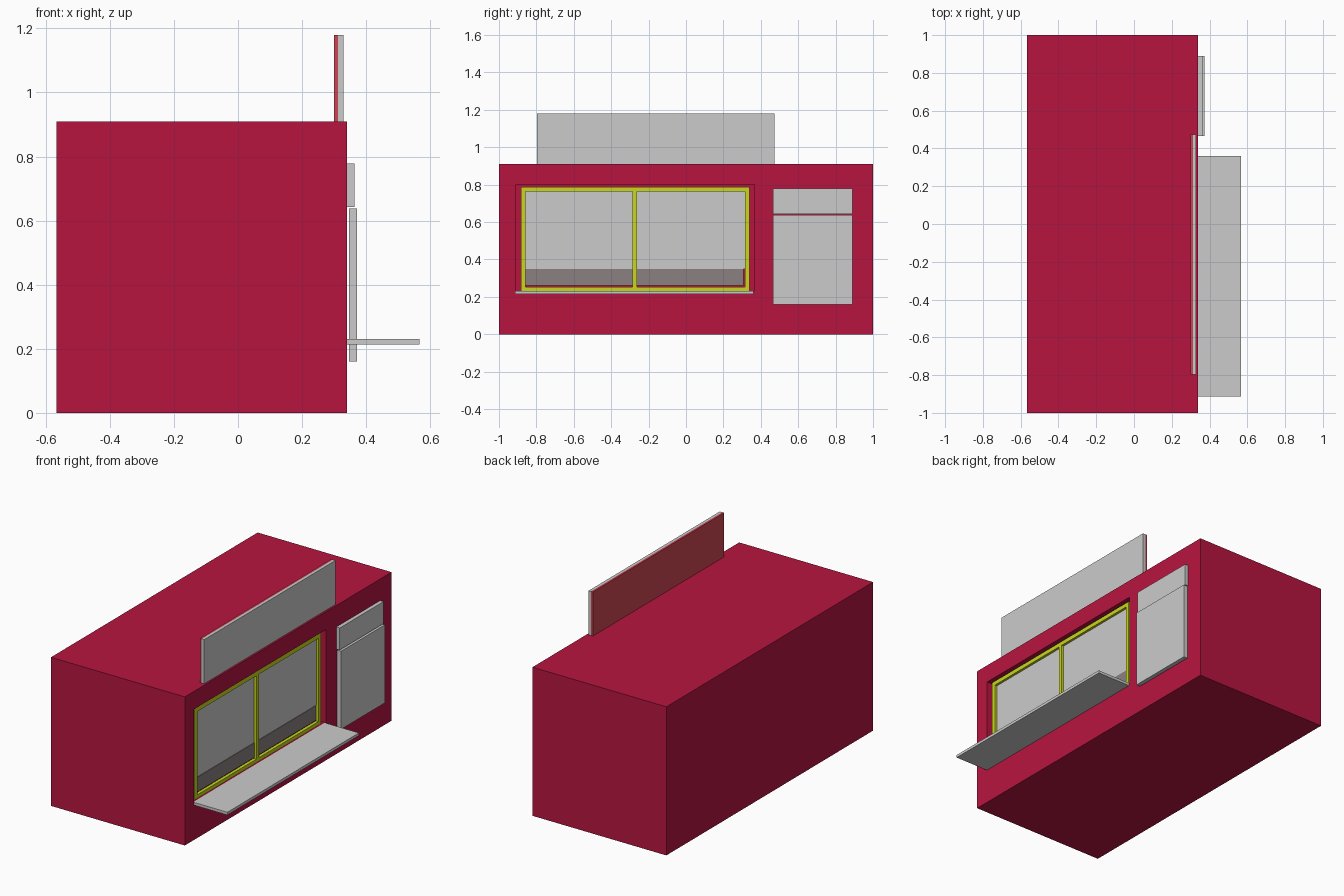
import bpy

if "Cube" in bpy.data.objects:
    bpy.data.objects.remove(bpy.data.objects["Cube"])


def material(name, rgb):
    m = bpy.data.materials.new(name)
    m.diffuse_color = (*rgb, 1)
    m.use_nodes = True
    m.node_tree.nodes["Principled BSDF"].inputs["Base Color"].default_value = m.diffuse_color
    return m


def box(name, x, y, z, mat=None):
    """Box from (min, max) ranges on each axis."""
    bpy.ops.mesh.primitive_cube_add(size=1)
    ob = bpy.context.object
    ob.name = name
    ob.location = [(r[0] + r[1]) / 2 for r in (x, y, z)]
    ob.scale = [r[1] - r[0] for r in (x, y, z)]
    bpy.ops.object.transform_apply(location=True, rotation=False, scale=True)
    if mat:
        ob.data.materials.append(mat)
    return ob


red = material("red_wall", (0.474, 0.0075, 0.051))
sign_red = material("sign_red", (0.60, 0.06, 0.085))
yellow = material("yellow_frame", (0.58, 0.67, 0.013))
dark_grey = material("counter_grey", (0.26, 0.22, 0.22))

# Kiosk body with a recessed serving window
body = box("kiosk_body", (-0.567, 0.34), (-1, 1), (0, 0.91), red)
cutter = box("window_cutter", (0.29, 0.45), (-0.91, 0.365), (0.23, 0.80), red)
cutter.hide_render = True
cut = body.modifiers.new("window_recess", 'BOOLEAN')
cut.operation = 'DIFFERENCE'
cut.solver = 'EXACT'
cut.object = cutter
bpy.context.view_layer.objects.active = body
bpy.ops.object.modifier_apply(modifier=cut.name)
bpy.data.objects.remove(cutter)

# Window frame: rails and posts
fx = (0.305, 0.325)
for name, z in (("bottom", (0.23, 0.252)), ("top", (0.762, 0.788))):
    box(f"frame_{name}_rail", fx, (-0.883, 0.34), z, yellow)
for name, y in (("left", -0.883), ("middle", -0.286), ("right", 0.315)):
    box(f"frame_{name}_post", fx, (y, y + 0.025), (0.252, 0.762), yellow)

# Window panes and the counter edge below them
for name, y in (("left", (-0.87, -0.28)), ("right", (-0.27, 0.33))):
    box(f"{name}_pane", (0.30, 0.31), y, (0.35, 0.775))
box("inner_counter", (0.29, 0.313), (-0.86, 0.307), (0.26, 0.35), dark_grey)

# Serving shelf
box("serving_shelf", (0.335, 0.567), (-0.913, 0.36), (0.214, 0.231))

# Door panels
box("upper_door_panel", (0.338, 0.363), (0.466, 0.89), (0.643, 0.778))
box("lower_door_panel", (0.346, 0.372), (0.466, 0.89), (0.16, 0.638))

# Roof sign: red backing and grey face
box("sign_back", (0.30, 0.312), (-0.797, 0.473), (0.91, 1.18), sign_red)
box("sign_face", (0.312, 0.329), (-0.797, 0.473), (0.91, 1.18))
